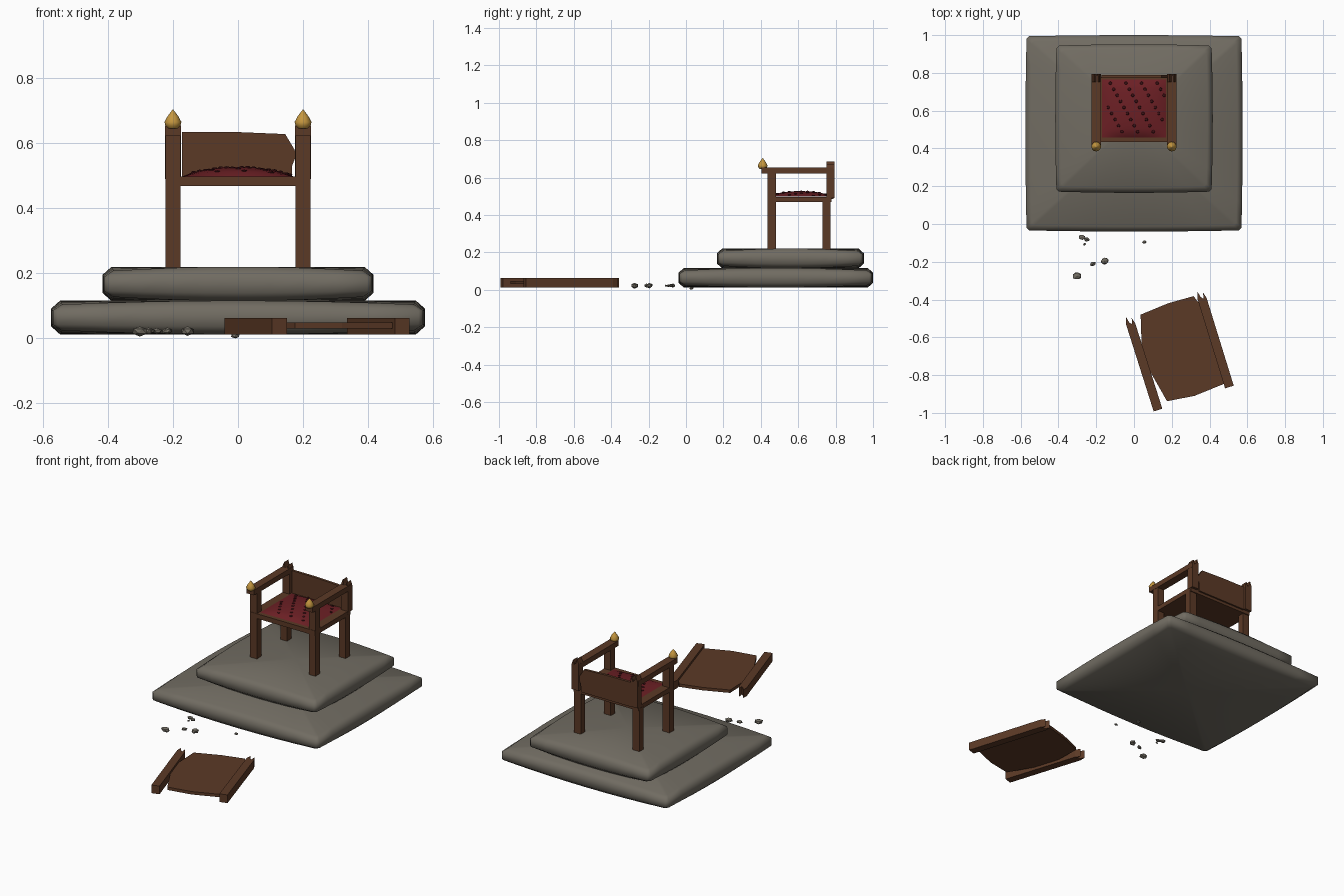
import bpy, bmesh, math, random
from mathutils import Matrix, Vector

random.seed(4)
if "Cube" in bpy.data.objects:
    bpy.data.objects.remove(bpy.data.objects["Cube"])


def material(name, rgb):
    m = bpy.data.materials.new(name)
    m.use_nodes = True
    m.diffuse_color = (*rgb, 1)
    m.node_tree.nodes["Principled BSDF"].inputs["Base Color"].default_value = (*rgb, 1)
    return m


wood = material("dark wood", (0.105, 0.041, 0.019))
stone = material("grey stone", (0.165, 0.150, 0.122))
red = material("red cloth", (0.150, 0.014, 0.018))
dark_red = material("dark red studs", (0.05, 0.006, 0.008))
gold = material("gold", (0.56, 0.31, 0.05))


def finish(name, bm, mat, smooth=False):
    bmesh.ops.recalc_face_normals(bm, faces=bm.faces)
    me = bpy.data.meshes.new(name)
    for f in bm.faces:
        f.smooth = smooth
    bm.to_mesh(me)
    bm.free()
    me.materials.append(mat)
    ob = bpy.data.objects.new(name, me)
    bpy.context.collection.objects.link(ob)
    return ob


def box(name, lo, hi, mat):
    lo, hi = Vector(lo), Vector(hi)
    bm = bmesh.new()
    bmesh.ops.create_cube(bm, size=1, matrix=Matrix.Translation((lo + hi) / 2)
                          @ Matrix.Diagonal((*(hi - lo), 1)))
    return finish(name, bm, mat)


def prism(name, pts, depth, mat, matrix):
    """Extrude a flat outline along local z and place it."""
    bm = bmesh.new()
    face = bm.faces.new([bm.verts.new((x, y, 0)) for x, y in pts])
    geo = bmesh.ops.extrude_face_region(bm, geom=[face])["geom"]
    bmesh.ops.translate(bm, vec=(0, 0, depth),
                        verts=[g for g in geo if isinstance(g, bmesh.types.BMVert)])
    bm.transform(matrix)
    return finish(name, bm, mat)


def splintered(width, length, jag):
    """Outline of a post whose far end is snapped into splinters."""
    w = width / 2
    return [(-w, 0), (w, 0), (w, length - jag), (w * 0.6, length - jag * 0.3),
            (w * 0.3, length - jag), (-w * 0.2, length - jag * 0.7),
            (-w * 0.5, length), (-w, length - jag * 0.8)]


def slab(name, hx, hy, cy, z0, h):
    """Worn stone slab: thick in the middle, softened edges, clipped corners."""
    bm = bmesh.new()
    n, clip, wear = 8, 0.02, 0.012
    rings = []
    for inset, z in ((0.028, 0), (0, 0.025), (0, h - 0.025), (0.028, h)):
        ring = []
        for side in range(4):
            a, b = (hx, hy) if side % 2 == 0 else (hy, hx)
            for i in range(n + 1):
                t = 2 * i / n - 1
                along = t * (a - clip - inset)
                out = b - inset - wear * t * t * 0.5
                zz = h / 2 + (z - h / 2) * (1 - 0.22 * t * t)
                p = Matrix.Rotation(side * math.pi / 2, 3, 'Z') @ Vector((along, -out, zz))
                ring.append(bm.verts.new(p + Vector((0, cy, z0))))
        rings.append(ring)
    m = len(rings[0])
    for r0, r1 in zip(rings, rings[1:]):
        for i in range(m):
            j = (i + 1) % m
            bm.faces.new((r0[i], r0[j], r1[j], r1[i]))
    for ring, z in ((rings[0], 0), (rings[-1], h)):
        mid = bm.verts.new((0, cy, z0 + z))
        for i in range(m):
            bm.faces.new((ring[i], ring[(i + 1) % m], mid))
    return finish(name, bm, stone, True)


# Stepped stone base
slab("lower_step", 0.575, 0.52, 0.48, 0.012, 0.104)
slab("upper_step", 0.417, 0.393, 0.558, 0.115, 0.105)

# Chair frame
box("seat_board", (-0.222, 0.435, 0.468), (0.222, 0.778, 0.497), wood)
for side, s in (("left", 1), ("right", -1)):
    xa, xb = sorted((s * 0.177, s * 0.223))
    box(side + "_front_leg", (xa, 0.437, 0.215), (xb, 0.48, 0.625), wood)
    box(side + "_back_leg", (xa, 0.73, 0.215), (xb, 0.772, 0.48), wood)
    box(side + "_armrest", (xa - 0.002, 0.405, 0.622), (xb + 0.002, 0.785, 0.654), wood)
    # Snapped upright behind the armrest
    prism(side + "_broken_post", splintered(0.048, 0.195, 0.04), 0.042, wood,
          Matrix.Translation((s * 0.2, 0.793, 0.49)) @ Matrix.Rotation(math.pi / 2, 4, 'X'))
    # Turned finial on the arm front
    bm = bmesh.new()
    profile = [(0.014, 0.645), (0.023, 0.653), (0.026, 0.665), (0.017, 0.682), (0.006, 0.697), (0, 0.704)]
    line = [bm.verts.new((r, 0, z)) for r, z in profile]
    edges = [bm.edges.new(e) for e in zip(line, line[1:])]
    bmesh.ops.spin(bm, geom=line + edges, cent=(0, 0, 0), axis=(0, 0, 1),
                   angle=2 * math.pi, steps=12)
    bmesh.ops.remove_doubles(bm, verts=bm.verts, dist=0.0005)
    bm.transform(Matrix.Translation((s * 0.2, 0.41, 0)))
    finish(side + "_finial", bm, gold, True)

# Remaining lower half of the backrest
prism("backrest_stump",
      [(-0.172, 0.485), (0.165, 0.485), (0.166, 0.53), (0.178, 0.56),
       (0.174, 0.58), (0.145, 0.628), (0, 0.634), (-0.172, 0.635)],
      0.016, wood, Matrix.Translation((0, 0.788, 0)) @ Matrix.Rotation(math.pi / 2, 4, 'X'))


# Domed cushion
def cushion_z(x, y):
    u, v = x / 0.17, (y - 0.612) / 0.153
    return 0.498 + 0.029 * max(0, 1 - u * u) ** 0.8 * max(0, 1 - v * v) ** 0.5


bm = bmesh.new()
bmesh.ops.create_grid(bm, x_segments=14, y_segments=14, size=1)
for v in bm.verts:
    x, y = v.co.x * 0.17, 0.612 + v.co.y * 0.153
    v.co = (x, y, cushion_z(x, y))
finish("seat_cushion", bm, red, True)

# Slanting rows of studs on the cushion
bm = bmesh.new()
for row in range(6):
    for k in range(9):
        x, y = -0.21 + 0.0825 * row + 0.018 * k - 0.08, 0.745 - 0.032 * k
        if -0.14 < x < 0.165 and y > 0.48:
            bmesh.ops.create_uvsphere(
                bm, u_segments=8, v_segments=4, radius=0.009,
                matrix=Matrix.Translation((x, y, cushion_z(x, y))) @ Matrix.Diagonal((1, 1, 0.4, 1)))
finish("cushion_studs", bm, dark_red, True)

# Snapped upper backrest lying on the ground
for name, foot, tip in (("fallen_right_post", (0.127, -0.985), (-0.03, -0.49)),
                        ("fallen_left_post", (0.505, -0.863), (0.348, -0.355))):
    d = Vector(tip) - Vector(foot)
    prism(name, splintered(0.048, d.length, 0.045), 0.05, wood,
          Matrix.Translation((*foot, 0.012))
          @ Matrix.Rotation(math.atan2(d.y, d.x) - math.pi / 2, 4, 'Z'))
prism("fallen_panel",
      [(0.035, -0.48), (0.04, -0.63), (0.085, -0.78), (0.175, -0.938),
       (0.32, -0.91), (0.48, -0.845), (0.345, -0.42), (0.315, -0.382), (0.18, -0.42)],
      0.018, wood, Matrix.Translation((0, 0, 0.03)))

# Scattered rubble
for i, (x, y, r) in enumerate([(-0.275, -0.07, 0.02), (-0.25, -0.082, 0.016),
                               (-0.262, -0.107, 0.009), (0.055, -0.095, 0.013),
                               (-0.155, -0.196, 0.025), (-0.217, -0.211, 0.018),
                               (-0.302, -0.276, 0.027), (-0.008, 0.03, 0.016)]):
    bm = bmesh.new()
    bmesh.ops.create_icosphere(bm, subdivisions=1, radius=r)
    for v in bm.verts:
        v.co *= random.uniform(0.85, 1.1)
        v.co.y *= 0.75
        v.co.z *= 0.6
    z = 0.022 if y < 0 else -min(v.co.z for v in bm.verts)
    bm.transform(Matrix.Translation((x, y, z)) @ Matrix.Rotation(random.uniform(-0.3, 0.5), 4, 'Z'))
    finish("rubble_%d" % (i + 1), bm, stone)
